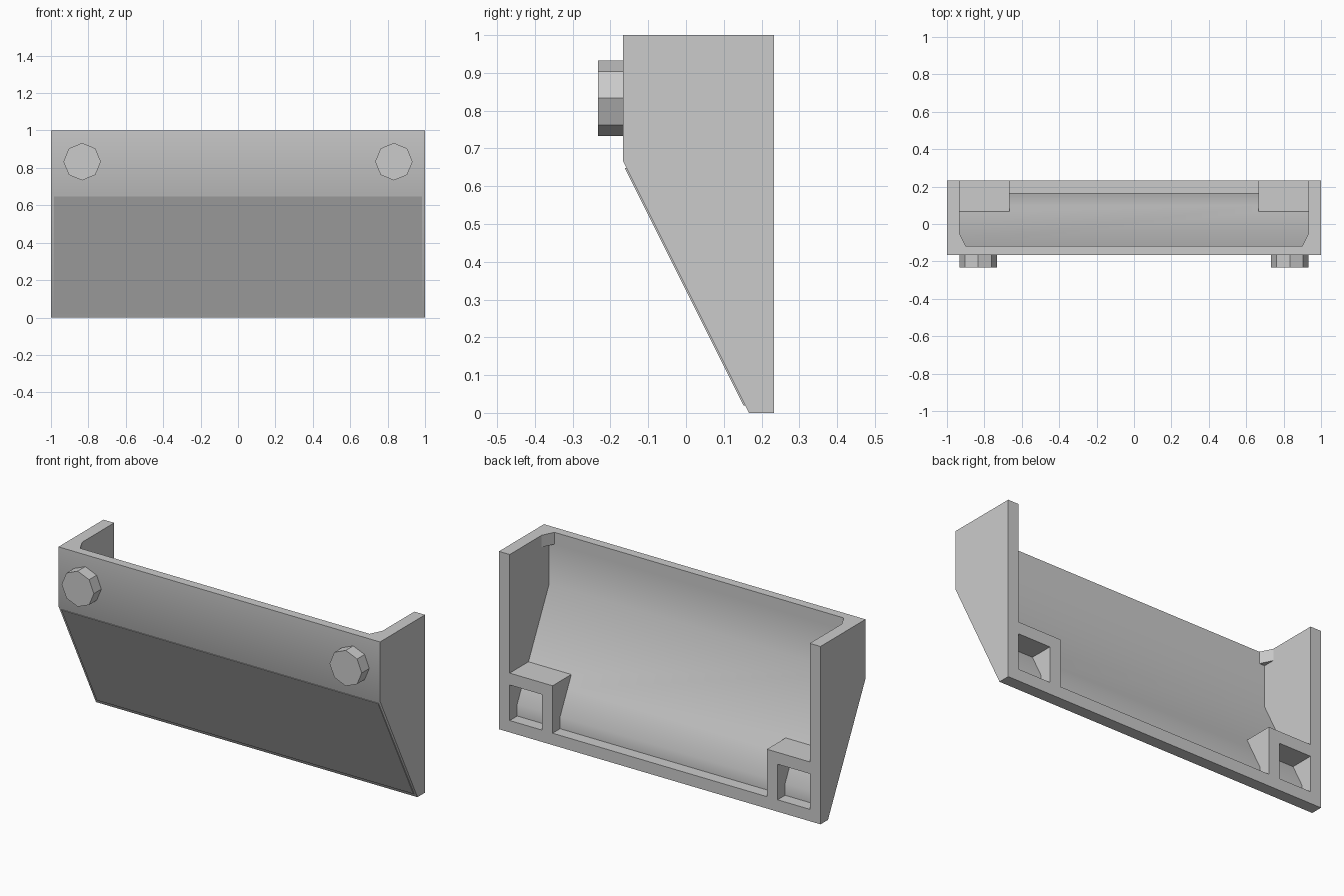
import bpy
import bmesh
import math

if "Cube" in bpy.data.objects:
    bpy.data.objects.remove(bpy.data.objects["Cube"], do_unlink=True)

GREY = (0.6, 0.6, 0.6, 1.0)
grey = bpy.data.materials.new("light grey")
grey.use_nodes = True
grey.diffuse_color = GREY
grey.node_tree.nodes["Principled BSDF"].inputs["Base Color"].default_value = GREY


def add_object(name, bm):
    bmesh.ops.recalc_face_normals(bm, faces=bm.faces)
    mesh = bpy.data.meshes.new(name)
    bm.to_mesh(mesh)
    bm.free()
    mesh.materials.append(grey)
    obj = bpy.data.objects.new(name, mesh)
    bpy.context.collection.objects.link(obj)
    return obj


def prism(name, points, offset):
    """Close a loop of 3D points into a face and extrude it by offset."""
    bm = bmesh.new()
    face = bm.faces.new([bm.verts.new(p) for p in points])
    result = bmesh.ops.extrude_face_region(bm, geom=[face], use_keep_orig=True)
    moved = [v for v in result["geom"] if isinstance(v, bmesh.types.BMVert)]
    bmesh.ops.translate(bm, verts=moved, vec=offset)
    return add_object(name, bm)


def side_prism(name, profile, x0, x1):
    return prism(name, [(x0, y, z) for y, z in profile], (x1 - x0, 0, 0))


def combine(target, other, operation):
    """Apply a boolean and remove the helper."""
    mod = target.modifiers.new(operation, 'BOOLEAN')
    mod.operation = operation
    mod.solver = 'EXACT'
    mod.object = other
    bpy.context.view_layer.objects.active = target
    bpy.ops.object.modifier_apply(modifier=mod.name)
    bpy.data.objects.remove(other, do_unlink=True)


# Key planes
T = 1 / 15                      # wall thickness
FRONT, BACK, LIP = -2.5 * T, 3.5 * T, 2.5 * T
INNER_FRONT = -0.117
INNER_X = 1 - T


def inner_y(z):
    """Inside surface of the sloping wall."""
    return BACK - z / 2


# Sloped shell with a cavity open at the top and back
shell = side_prism("sloped_shell", [(BACK, 0), (LIP, 0), (FRONT, 10 * T),
                                    (FRONT, 1), (BACK, 1)], -1, 1)
cavity = side_prism("cavity_cutter",
                    [(BACK + 1, T), (LIP, T), (LIP, 2 * T),
                     (INNER_FRONT, 2 * (BACK - INNER_FRONT)),
                     (INNER_FRONT, 2), (BACK + 1, 2)], -INNER_X, INNER_X)
cavity.hide_render = True
combine(shell, cavity, 'DIFFERENCE')

# Square sockets in the lower back corners and gussets in the upper corners
sink = 0.02
low, mid, top = T / 2, 4 * T, 5 * T
for side in (1, -1):
    cheek = side_prism("socket_cheek",
                       [(BACK, low), (LIP, low), (LIP - sink, 2 * T),
                        (inner_y(top) - sink, top - sink / 2),
                        (inner_y(top), top), (BACK, top)],
                       side * 10 * T, side * 11 * T)
    combine(shell, cheek, 'UNION')
    lid = side_prism("socket_lid",
                     [(BACK, mid), (inner_y(mid) - sink, mid),
                      (inner_y(top), top), (BACK, top)],
                     side * 10 * T, side * (1 - T / 2))
    combine(shell, lid, 'UNION')
    gusset = prism("corner_gusset",
                   [(side * x, y, 14 * T) for x, y in
                    ((INNER_X, -0.05), (0.9, INNER_FRONT),
                     (0.9, INNER_FRONT - sink), (INNER_X + sink, INNER_FRONT - sink),
                     (INNER_X + sink, -0.05))],
                   (0, 0, T))
    combine(shell, gusset, 'UNION')

# Soft bend between the upright and sloping faces only
bpy.ops.object.select_all(action='DESELECT')
shell.select_set(True)
bpy.context.view_layer.objects.active = shell
bpy.ops.object.shade_smooth_by_angle(angle=math.radians(30))
for poly in shell.data.polygons:
    if abs(poly.normal.x) > 0.1:
        poly.use_smooth = False

# Thin raised plate on the slope
z0, z1, raise_by = 0.02, 0.648, 0.005
side_prism("slope_plate",
           [(LIP - z / 2 + d, z) for z, d in
            ((z0, 0), (z1, 0), (z1, -raise_by), (z0, -raise_by))],
           -0.985, 0.985)

# Eight-sided studs on the front
for side, name in ((1, "left_stud"), (-1, "right_stud")):
    ring = [(side * 12.5 * T + 0.1 * math.cos(i * math.pi / 4), FRONT,
             12.5 * T + 0.1 * math.sin(i * math.pi / 4)) for i in range(8)]
    prism(name, ring, (0, -T, 0))
